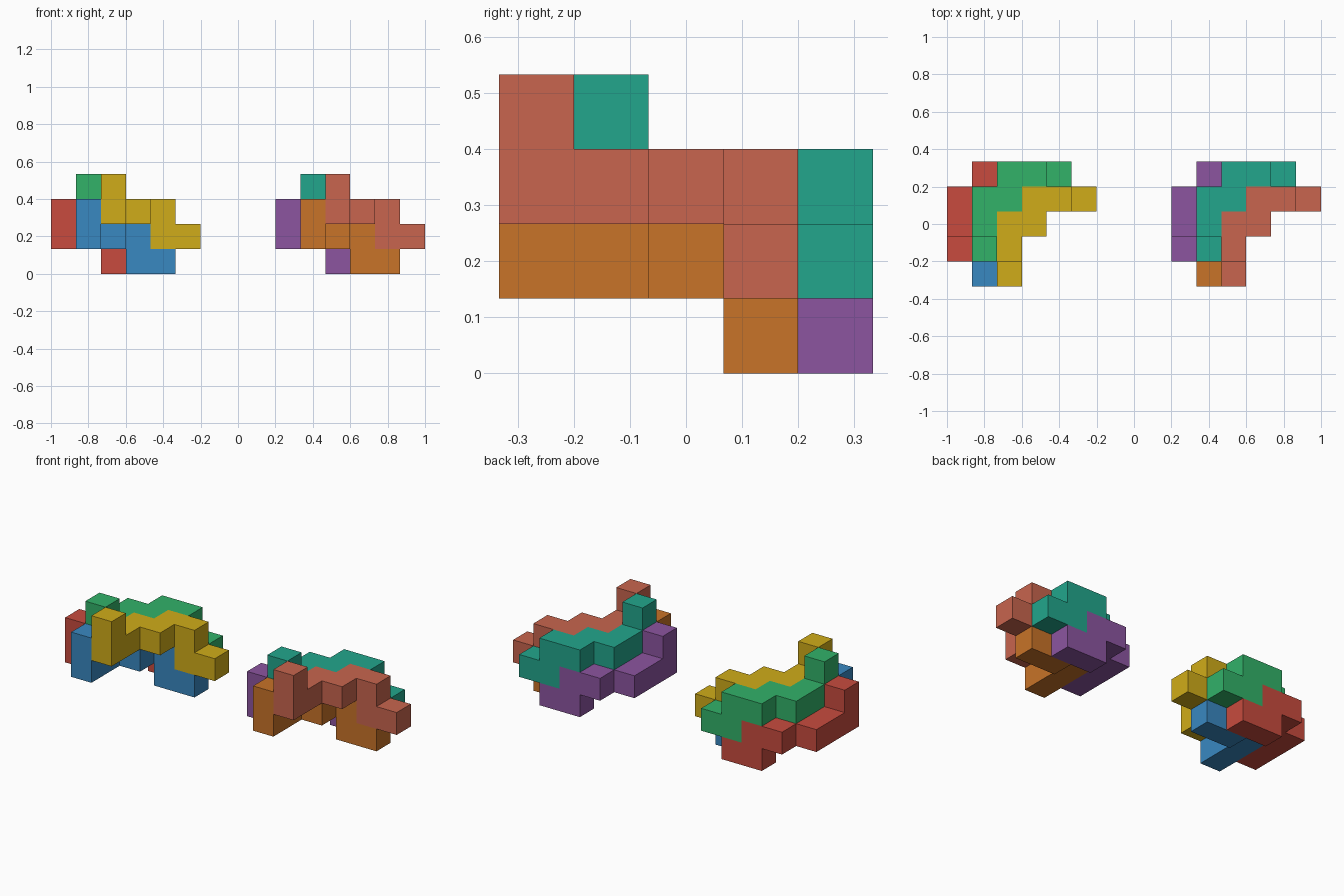
import bpy, bmesh
from mathutils import Vector

if "Cube" in bpy.data.objects:
    bpy.data.objects.remove(bpy.data.objects["Cube"])

U = 2 / 15  # edge of one cube cell

# Winding path of one strand as (x, y, z) cells; all strands share it
STRAND = [(2, 0, 3), (2, 0, 2), (2, 1, 2), (2, 2, 2), (3, 2, 2),
          (3, 3, 2), (4, 3, 2), (4, 3, 1), (5, 3, 1)]

# Strand position: cell shift and colours in the left and right cluster
STRANDS = {
    "upper_front": ((0, 0, 0), (208, 172, 25), (200, 101, 78)),
    "upper_back": ((-1, 1, 0), (50, 178, 105), (34, 166, 140)),
    "lower_front": ((-1, 0, -1), (57, 136, 193), (200, 115, 40)),
    "lower_back": ((-2, 1, -1), (200, 75, 62), (140, 85, 160)),
}


def linear(c):
    c /= 255
    return c / 12.92 if c <= 0.04045 else ((c + 0.055) / 1.055) ** 2.4


def build_strand(name, shift, rgb):
    cells = {tuple(a + b for a, b in zip(c, shift)) for c in STRAND}
    bm = bmesh.new()
    # Outer faces only: skip sides shared by two cells of the strand
    for cell in cells:
        centre = Vector(cell) + Vector((0.5, 0.5, 0.5))
        for axis in range(3):
            for sign in (-1, 1):
                n = Vector((0, 0, 0))
                n[axis] = sign
                if tuple(int(a + b) for a, b in zip(cell, n)) in cells:
                    continue
                s, t = Vector((0, 0, 0)), Vector((0, 0, 0))
                s[(axis + 1) % 3] = 0.5
                t[(axis + 2) % 3] = 0.5 * sign
                m = centre + n * 0.5
                bm.faces.new([bm.verts.new((p - Vector((7.5, 2.5, 0))) * U)
                              for p in (m - s - t, m + s - t, m + s + t, m - s + t)])
    bmesh.ops.remove_doubles(bm, verts=bm.verts[:], dist=U * 0.01)
    # Merge flat neighbours into large faces
    bmesh.ops.dissolve_limit(bm, angle_limit=0.01, verts=bm.verts[:], edges=bm.edges[:])
    mesh = bpy.data.meshes.new(name)
    bm.to_mesh(mesh)
    bm.free()
    mat = bpy.data.materials.new(name + "_colour")
    mat.diffuse_color = (*[linear(c) for c in rgb], 1)
    mat.use_nodes = True
    mat.node_tree.nodes["Principled BSDF"].inputs["Base Color"].default_value = mat.diffuse_color
    mesh.materials.append(mat)
    obj = bpy.data.objects.new(name, mesh)
    bpy.context.collection.objects.link(obj)


# Two identical clusters of four nested strands, differing in colour
for part, (shift, left_rgb, right_rgb) in STRANDS.items():
    build_strand("left_" + part + "_strand", shift, left_rgb)
    build_strand("right_" + part + "_strand", (shift[0] + 9, shift[1], shift[2]), right_rgb)
